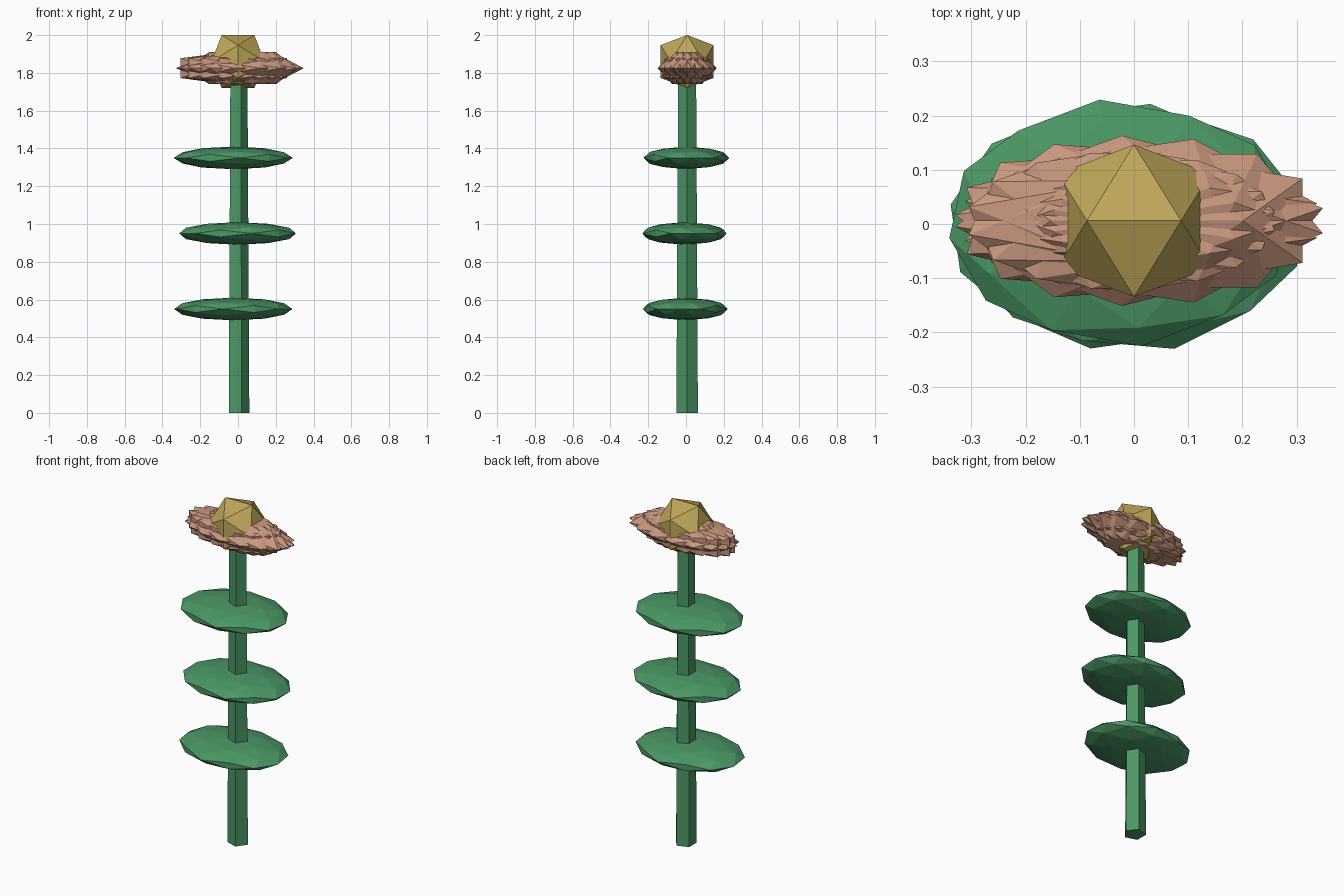
import bpy, bmesh
from math import radians, sqrt, cos, sin
from mathutils import Vector, Matrix

if "Cube" in bpy.data.objects:
    bpy.data.objects.remove(bpy.data.objects["Cube"])

PHI = (1 + sqrt(5)) / 2


def material(name, rgb):
    m = bpy.data.materials.new(name)
    m.diffuse_color = (*rgb, 1)
    m.use_nodes = True
    m.node_tree.nodes["Principled BSDF"].inputs["Base Color"].default_value = m.diffuse_color
    return m


GREEN = material("leaf_green", (0.07, 0.31, 0.13))
PINK = material("petal_pink", (0.58, 0.31, 0.21))
GOLD = material("centre_gold", (0.52, 0.39, 0.10))


def ico_points(split):
    """Edge-up icosahedron corners, optionally with rounded edge midpoints."""
    pts = [p for a in (-1, 1) for b in (-PHI, PHI)
           for p in (Vector((a, 0, b)), Vector((0, b, a)), Vector((b, a, 0)))]
    if split:
        pts += [(p + q).normalized() for i, p in enumerate(pts) for q in pts[:i]
                if (p - q).length < 2.01]
    return [p.normalized() for p in pts]


def make_object(name, bm, mat):
    bmesh.ops.recalc_face_normals(bm, faces=bm.faces)
    me = bpy.data.meshes.new(name)
    bm.to_mesh(me)
    bm.free()
    me.materials.append(mat)
    ob = bpy.data.objects.new(name, me)
    bpy.context.collection.objects.link(ob)
    return ob


def ico(name, centre, size, angle, mat, split=False):
    """Turn the solid about z first, then stretch it along the world axes."""
    turn = Matrix.Rotation(angle, 3, 'Z')
    bm = bmesh.new()
    for p in ico_points(split):
        q = turn @ p
        bm.verts.new([c + s * v for c, s, v in zip(centre, size, q)])
    bmesh.ops.convex_hull(bm, input=bm.verts)
    return make_object(name, bm, mat)


# Five-sided tapered stem
Y0 = 0.006
bm = bmesh.new()
rings = [[bm.verts.new((r * cos(radians(72 * i)), Y0 + r * sin(radians(72 * i)), z))
          for i in range(5)] for r, z in ((0.06, 0), (0.05, 1.8))]
for i in range(5):
    j = (i + 1) % 5
    bm.faces.new((rings[0][i], rings[0][j], rings[1][j], rings[1][i]))
bm.faces.new(rings[0])
bm.faces.new(rings[1])
make_object("stem", bm, GREEN)

# Three flat leaves
for n, (x, y, z, deg) in enumerate([(-0.025, -0.004, 0.55, -10),
                                    (-0.002, -0.008, 0.95, 14),
                                    (-0.025, 0.002, 1.35, 7)]):
    ico(f"leaf_{n + 1}", (x, y, z), (0.318, 0.229, 0.06), radians(deg), GREEN, True)

# Nine interlocking petals
for k in range(9):
    a = radians(40 * k)
    ico(f"petal_{k + 1}", (0.024 * cos(2 * a), Y0 + 0.0105 * sin(2 * a), 1.825),
        (0.337, 0.148, 0.1), a, PINK)

# Flower centre
ico("flower_centre", (0, Y0, 1.86), (0.165, 0.165, 0.165), 0, GOLD)
